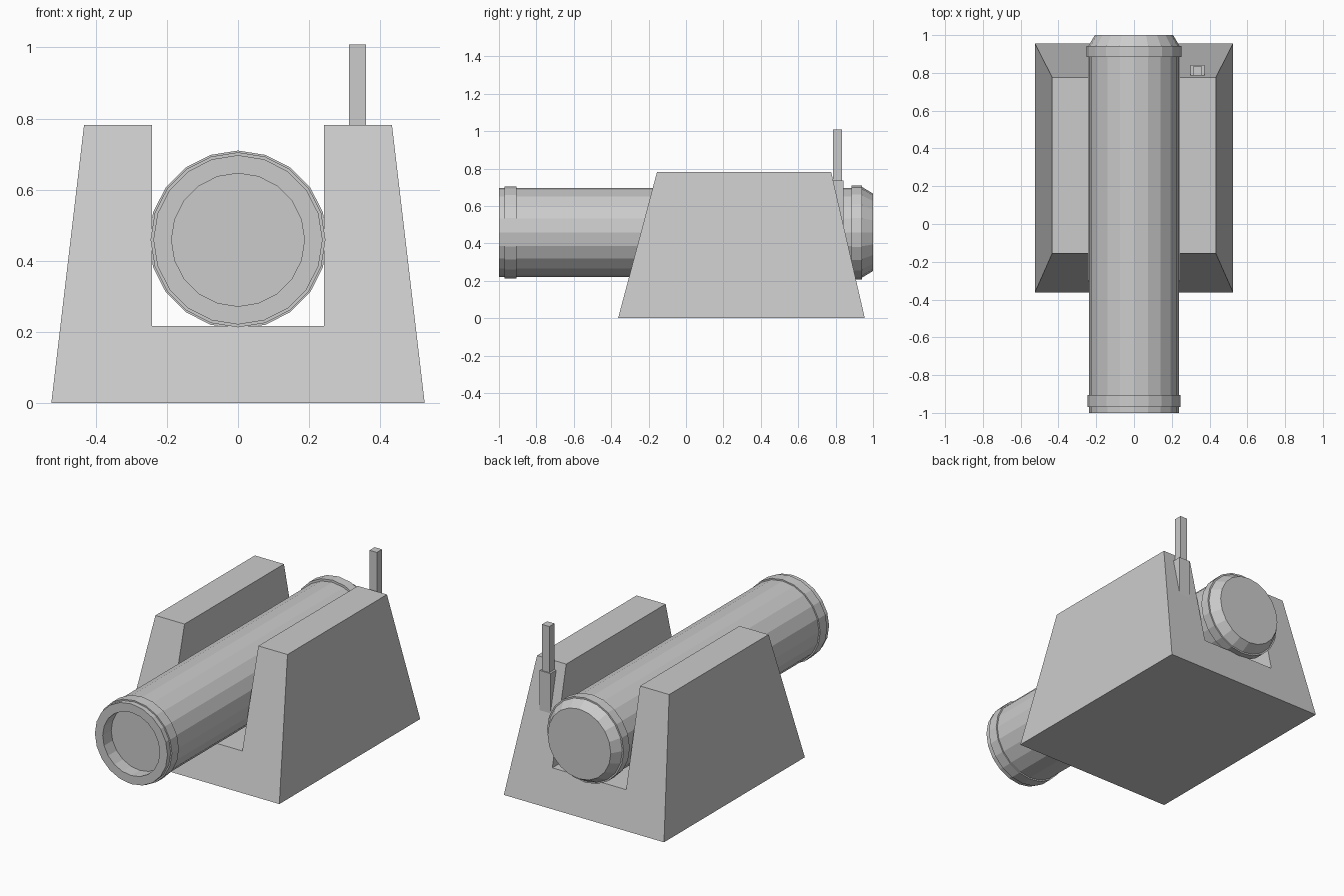
import bpy, bmesh
from math import sin, cos, tau

if "Cube" in bpy.data.objects:
    bpy.data.objects.remove(bpy.data.objects["Cube"])


def finish(bm, name):
    bmesh.ops.recalc_face_normals(bm, faces=bm.faces[:])
    mesh = bpy.data.meshes.new(name)
    bm.to_mesh(mesh)
    bm.free()
    obj = bpy.data.objects.new(name, mesh)
    bpy.context.collection.objects.link(obj)
    return obj


def lathe(name, profile, sides=20, z=0.459):
    """Spin (y, radius) points about the barrel axis and cap both ends."""
    bm = bmesh.new()
    rings = [[bm.verts.new((r * sin(tau * i / sides), y, z + r * cos(tau * i / sides)))
              for i in range(sides)] for y, r in profile]
    for a, b in zip(rings, rings[1:]):
        for i in range(sides):
            j = (i + 1) % sides
            bm.faces.new((a[i], a[j], b[j], b[i]))
    bm.faces.new(rings[0])
    bm.faces.new(rings[-1])
    return finish(bm, name)


def box(name, lo, hi):
    bm = bmesh.new()
    bmesh.ops.create_cube(bm, size=1)
    for v in bm.verts:
        v.co = [l + (c + 0.5) * (h - l) for c, l, h in zip(v.co, lo, hi)]
    return finish(bm, name)


# Barrel: shallow bore, front band, tube, rear band, tapered end
lathe("barrel", [
    (-0.92, 0.187), (-1.0, 0.187), (-1.0, 0.238),
    (-0.97, 0.238), (-0.97, 0.246), (-0.905, 0.246), (-0.905, 0.238),
    (0.885, 0.238), (0.885, 0.251), (0.942, 0.251), (0.942, 0.242), (1.0, 0.207)])

# Cradle: U-shaped section whose front and back faces lean inwards
H = 0.782
half = [(0.525, 0), (0.433, H), (0.242, H), (0.242, 0.217)]
section = half + [(-x, z) for x, z in reversed(half)]
bm = bmesh.new()
front = [bm.verts.new((x, -0.363 + 0.208 * z / H, z)) for x, z in section]
back = [bm.verts.new((x, 0.956 - 0.18 * z / H, z)) for x, z in section]
bm.faces.new(front)
bm.faces.new(back)
for i in range(len(section)):
    j = (i + 1) % len(section)
    bm.faces.new((front[i], front[j], back[j], back[i]))
finish(bm, "cradle")

# Post and its socket on the back of the cradle
box("post_socket", (0.300, 0.775, 0.49), (0.372, 0.841, 0.735))
box("post", (0.312, 0.786, 0.60), (0.360, 0.834, 1.008))
